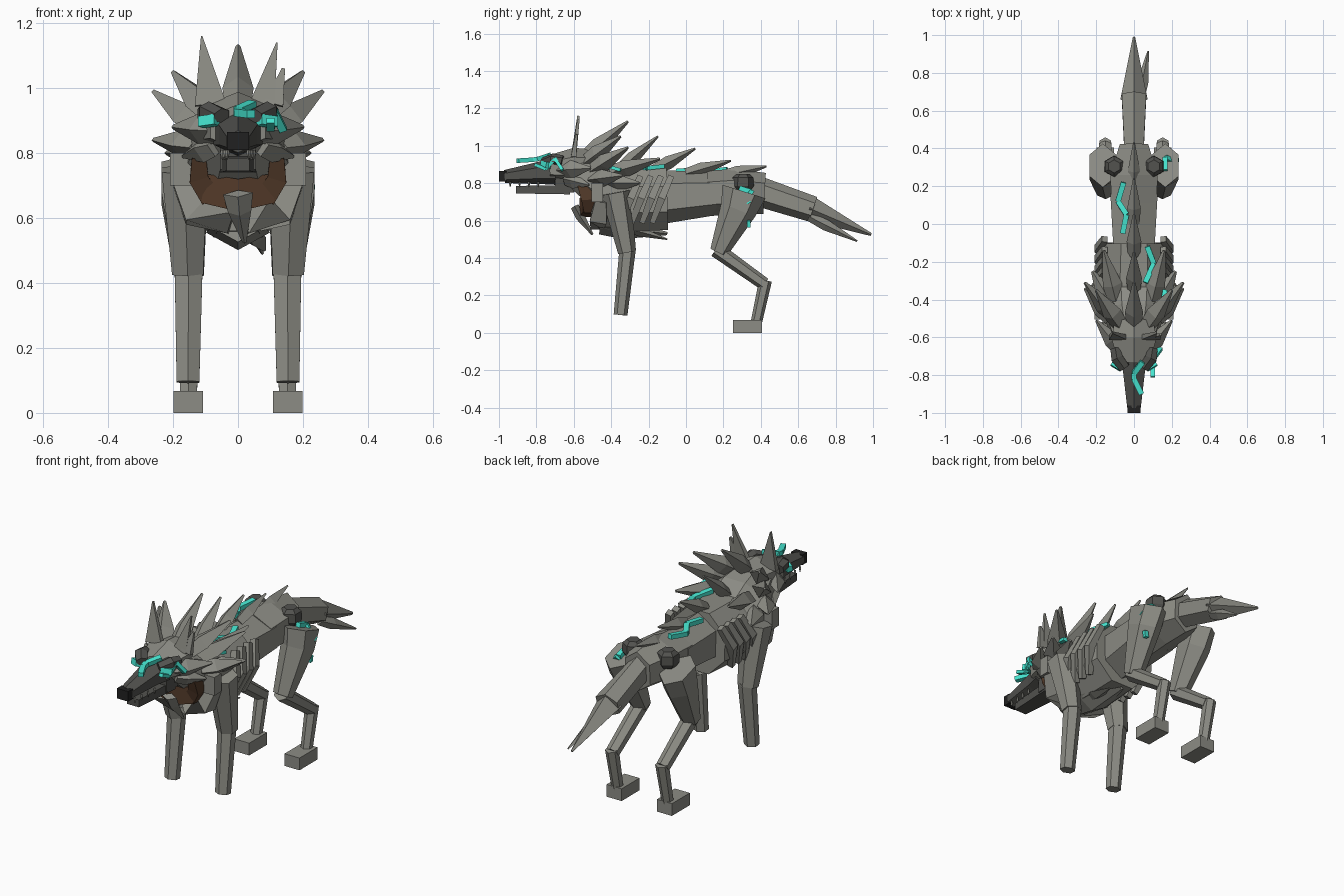
import bpy, bmesh, math
from mathutils import Vector


def material(name, rgb):
    m = bpy.data.materials.new(name)
    m.diffuse_color = (*rgb, 1)
    return m


FUR = material("grey fur", (0.265, 0.265, 0.235))
DARK = material("dark fur", (0.085, 0.085, 0.078))
BROWN = material("brown chest", (0.085, 0.042, 0.022))
CYAN = material("cyan glow", (0.06, 0.78, 0.63))
BLACK = material("black nose", (0.015, 0.015, 0.015))


def loft(name, stations, sides=8, mat=FUR, diamond=False):
    """Faceted tube through stations (x, y, z, half width, half height)."""
    pts = [Vector(s[:3]) for s in stations]
    bm = bmesh.new()
    rings = []
    for i, s in enumerate(stations):
        t = (pts[min(i + 1, len(pts) - 1)] - pts[max(i - 1, 0)]).normalized()
        ref = Vector((1, 0, 0)) if abs(t.x) < 0.9 else Vector((0, 1, 0))
        side = (ref - t * ref.dot(t)).normalized()
        up = side.cross(t)
        k = 1 if diamond else 1 / math.cos(math.pi / sides)
        ring = []
        for j in range(sides):
            a = 2 * math.pi * (j + (0 if diamond else 0.5)) / sides
            ring.append(bm.verts.new(pts[i] + side * s[3] * k * math.cos(a) + up * s[4] * k * math.sin(a)))
        rings.append(ring)
    for a, b in zip(rings, rings[1:]):
        for j in range(sides):
            n = (j + 1) % sides
            bm.faces.new((a[j], a[n], b[n], b[j]))
    bm.faces.new(rings[0])
    bm.faces.new(rings[-1])
    bmesh.ops.recalc_face_normals(bm, faces=bm.faces)
    me = bpy.data.meshes.new(name)
    bm.to_mesh(me)
    bm.free()
    me.materials.append(mat)
    ob = bpy.data.objects.new(name, me)
    bpy.context.collection.objects.link(ob)
    return ob


def pair(name, stations, **kw):
    for tag, s in (("right", 1), ("left", -1)):
        loft(f"{name}_{tag}", [(p[0] * s, *p[1:]) for p in stations], **kw)


def spike(name, a, b, w, h, mirror=False, mat=FUR):
    """Diamond spike, widest a third of the way along, with a blunt tip."""
    a, b = Vector(a), Vector(b)
    st = [(*a, w * .8, h * .8), (*a.lerp(b, .35), w, h), (*b, w * .15, h * .15)]
    (pair if mirror else loft)(name, st, sides=4, mat=mat, diamond=True)


def box(name, lo, hi, mat=FUR, mirror=False):
    c = [(p + q) / 2 for p, q in zip(lo, hi)]
    rx, rz = (hi[0] - lo[0]) / 2, (hi[2] - lo[2]) / 2
    st = [(c[0], lo[1], c[2], rx, rz), (c[0], hi[1], c[2], rx, rz)]
    (pair if mirror else loft)(name, st, sides=4, mat=mat)


def zigzag(name, pts, w=.012, h=.009):
    for i, (a, b) in enumerate(zip(pts, pts[1:])):
        loft(f"{name}_{i}", [(*a, w, h), (*b, w, h)], sides=4, mat=CYAN)


# Torso: chest, waist, rump
loft("chest", [(0, -.47, .71, .15, .15), (0, -.32, .71, .18, .17),
               (0, -.10, .715, .165, .165)], sides=8)
loft("waist", [(0, -.14, .725, .108, .125), (0, .16, .745, .125, .10)], sides=6)
loft("rump", [(0, .12, .745, .12, .105), (0, .26, .755, .125, .105),
              (0, .42, .745, .075, .095)], sides=6)
spike("belly_keel", (0, -.46, .57), (0, -.10, .53), .10, .055)
spike("belly_tuft", (.03, -.32, .56), (.08, -.10, .50), .04, .025)

# Slanted ribs and shoulder blocks
for i in range(4):
    y = -.08 - i * .055
    pair(f"rib_{i}", [(.155, y, .835, .016, .016), (.19, y - .05, .72, .02, .02),
                      (.15, y - .10, .59, .014, .014)], sides=4)
box("shoulder_block", (.12, -.505, .70), (.21, -.445, .80), mirror=True)

# Neck, brown chest patch and tuft beneath it
loft("neck", [(0, -.36, .745, .17, .13), (0, -.48, .815, .155, .125),
              (0, -.62, .885, .105, .085)], sides=8)
loft("throat_patch_centre", [(-.10, -.515, .69, .035, .045), (0, -.53, .67, .04, .05),
                             (.10, -.515, .69, .035, .045)], sides=4, mat=BROWN)
pair("throat_patch_side", [(.08, -.52, .66, .035, .025), (.12, -.52, .72, .03, .04),
                           (.12, -.53, .79, .022, .05)], sides=4, mat=BROWN)
loft("throat_tuft", [(0, -.595, .675, .046, .022), (.005, -.565, .62, .036, .025),
                     (.02, -.50, .525, .006, .006)], sides=4, diamond=True)
pair("breast_plate", [(.02, -.475, .585, .035, .035), (.13, -.465, .62, .045, .045),
                      (.16, -.455, .71, .04, .03)], sides=4)

# Head
loft("skull", [(0, -.51, .885, .10, .085), (0, -.60, .89, .12, .085),
               (0, -.73, .88, .085, .06)], sides=6)
loft("muzzle", [(0, -.70, .86, .075, .06), (0, -.78, .855, .058, .052),
                (0, -.97, .835, .036, .03)], sides=6, mat=DARK)
box("nose", (-.034, -1, .81), (.034, -.96, .865), mat=BLACK)
loft("jaw", [(0, -.62, .765, .055, .025), (0, -.91, .765, .036, .02)], sides=4, mat=DARK)
box("jaw_hinge", (-.055, -.70, .75), (.055, -.60, .83), mat=DARK)
for i in range(4):
    y = -.94 + i * .05
    spike(f"upper_tooth_{i}", (.033 + i * .005, y, .81), (.033 + i * .005, y, .778), .007, .007, True)
pair("brow", [(.05, -.76, .915, .028, .02), (.09, -.71, .93, .032, .025),
              (.10, -.66, .92, .025, .025)], sides=6, mat=DARK)
pair("eye", [(.065, -.765, .902, .016, .016), (.115, -.735, .895, .016, .016)], sides=4, mat=CYAN)
spike("cheek_upper", (.07, -.67, .87), (.20, -.51, .88), .045, .05, True)
spike("cheek_lower", (.07, -.64, .82), (.17, -.52, .79), .04, .04, True)

# Ears, the right one torn
loft("ear_left", [(-.085, -.60, .95, .048, .014), (-.112, -.575, 1.16, .002, .006)], sides=4)
loft("ear_right", [(.075, -.60, .95, .038, .014), (.12, -.575, 1.14, .002, .006)], sides=4)
loft("ear_right_tear", [(.11, -.60, .95, .03, .014), (.14, -.585, 1.06, .005, .006)], sides=4)

# Mane
spike("mane_crown", (0, -.55, .93), (0, -.31, 1.13), .048, .045)
for i, (a, b) in enumerate([((.07, -.54, .91), (.20, -.35, 1.05)),
                            ((.10, -.50, .87), (.26, -.31, .99)),
                            ((.12, -.50, .82), (.26, -.34, .84)),
                            ((.09, -.42, .85), (.16, -.14, .93)),
                            ((.12, -.42, .80), (.22, -.25, .80))]):
    spike(f"mane_side_{i}", a, b, .052, .046, True)

# Spine spikes
for i, (y0, z0, y1, z1) in enumerate([(-.36, .87, -.15, 1.05), (-.17, .87, .05, .985),
                                      (.0, .85, .24, .92), (.20, .84, .43, .89)]):
    spike(f"spine_spike_{i}", (0, y0, z0), (0, y1, z1), .042 - i * .003, .036)

# Front legs
pair("front_upper_leg", [(.165, -.375, .75, .07, .07), (.155, -.315, .43, .048, .042)], sides=6)
pair("front_lower_leg", [(.152, -.312, .45, .043, .038), (.154, -.35, .095, .035, .032)], sides=6)

# Hind legs
pair("thigh", [(.165, .31, .755, .07, .105), (.165, .28, .66, .07, .085),
               (.15, .175, .43, .045, .042)], sides=6)
pair("shin", [(.15, .16, .445, .036, .036), (.152, .42, .26, .032, .03)], sides=6)
pair("hock", [(.152, .425, .28, .03, .03), (.152, .375, .05, .026, .026)], sides=6)
box("hind_foot", (.107, .25, 0), (.198, .405, .067), mirror=True)
pair("hip_knob", [(.105, .305, .76, .035, .035), (.105, .305, .785, .05, .05),
                  (.105, .305, .83, .048, .048), (.105, .305, .85, .03, .03)], sides=6, mat=DARK)

# Tail with a split end
loft("tail_base", [(0, .36, .765, .05, .07), (0, .68, .66, .065, .06)], sides=6)
loft("tail_tip", [(0, .66, .665, .072, .066), (0, .99, .525, .006, .008)], sides=4, diamond=True)
spike("tail_split", (.03, .66, .62), (.075, .915, .49), .03, .03)

# Glowing cracks
zigzag("muzzle_crack", [(.04, -.90, .92), (0, -.82, .925), (.0, -.79, .93), (.045, -.73, .95)], .014, .012)
zigzag("cheek_crack", [(.10, -.81, .90), (.10, -.75, .875), (.11, -.70, .93), (.14, -.66, .87)])
zigzag("shoulder_crack", [(.06, -.31, .895), (.105, -.21, .88), (.07, -.12, .89)], .014, .011)
zigzag("back_crack", [(-.06, -.05, .865), (-.04, .05, .872), (-.085, .12, .862), (-.055, .22, .875)], .014, .012)
zigzag("neck_crack", [(.15, -.42, .89), (.165, -.35, .87)])
zigzag("hip_crack", [(.165, .285, .775), (.165, .35, .755), (.215, .325, .715), (.225, .34, .69)], .013, .012)
zigzag("thigh_crack", [(.205, .335, .60), (.20, .335, .565)])
